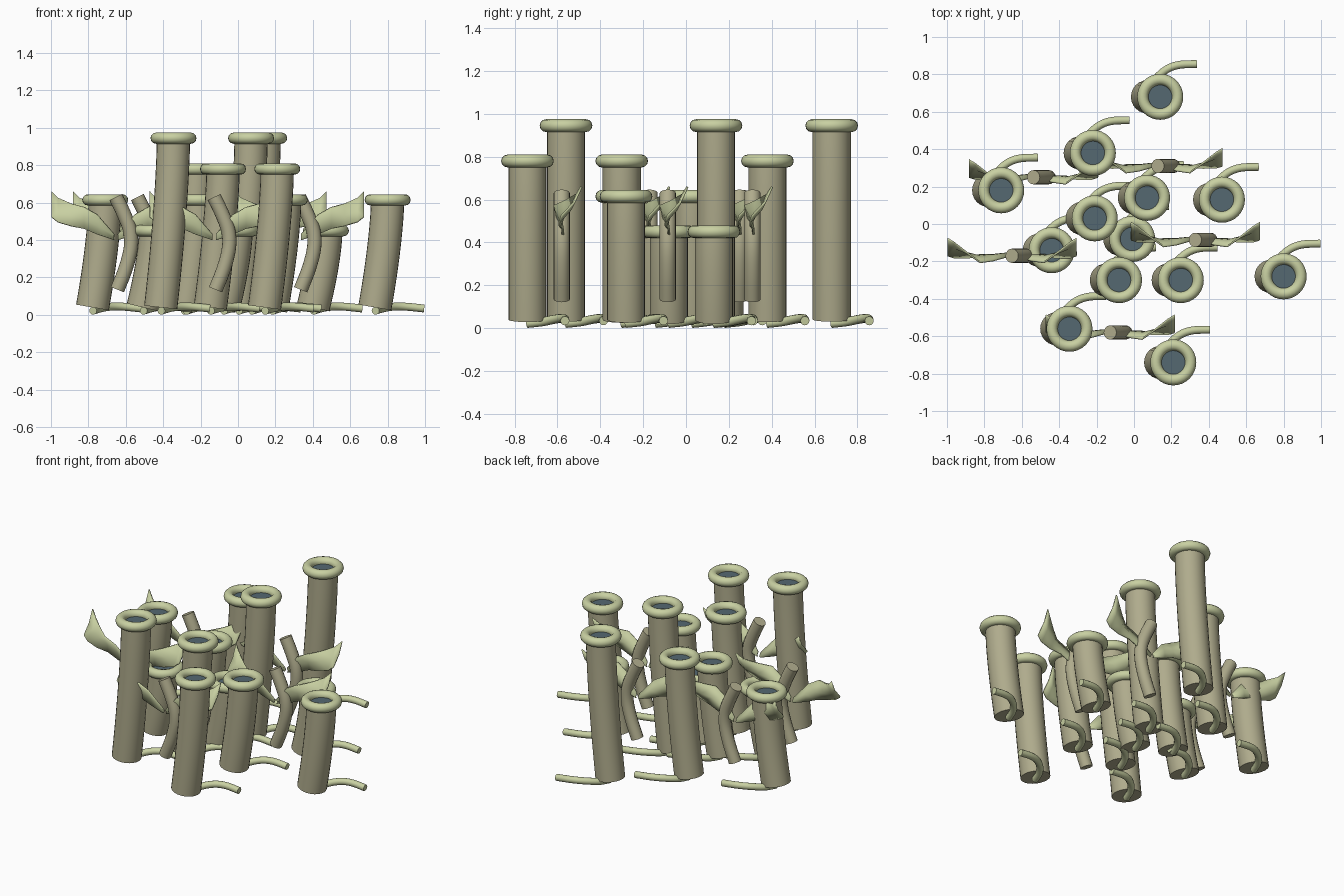
import bpy, bmesh, math
from mathutils import Vector

if "Cube" in bpy.data.objects:
    bpy.data.objects.remove(bpy.data.objects["Cube"])


def material(name, rgb):
    m = bpy.data.materials.new(name)
    m.diffuse_color = (*rgb, 1)
    m.use_nodes = True
    m.node_tree.nodes["Principled BSDF"].inputs["Base Color"].default_value = m.diffuse_color
    return m


PALE = material("pale green", (0.58, 0.63, 0.36))
OLIVE = material("olive", (0.43, 0.41, 0.265))
SLATE = material("slate blue", (0.09, 0.14, 0.165))


def finish(bm, name, mat, loc, angle=50):
    bmesh.ops.recalc_face_normals(bm, faces=bm.faces)
    me = bpy.data.meshes.new(name)
    bm.to_mesh(me)
    bm.free()
    me.materials.append(mat)
    ob = bpy.data.objects.new(name, me)
    ob.location = loc
    bpy.context.collection.objects.link(ob)
    bpy.context.view_layer.objects.active = ob
    ob.select_set(True)
    bpy.ops.object.shade_smooth_by_angle(angle=math.radians(angle))
    ob.select_set(False)
    return ob


def smooth_path(points, steps=4):
    # Catmull-Rom interpolation through a few points
    p = [Vector(q) for q in points]
    p = [2 * p[0] - p[1]] + p + [2 * p[-1] - p[-2]]
    out = []
    for i in range(1, len(p) - 2):
        a, b, c, d = p[i - 1:i + 3]
        for s in range(steps):
            t = s / steps
            out.append(0.5 * (2 * b + (c - a) * t + (2 * a - 5 * b + 4 * c - d) * t * t
                              + (3 * b - a - 3 * c + d) * t ** 3))
    return out + [p[-2]]


def sweep(name, path, radius, mat, loc, side, sides=16, cap_end=True):
    # round pipe along a path, with rings square to it
    bm = bmesh.new()
    rings = []
    for i, p in enumerate(path):
        tan = (path[min(i + 1, len(path) - 1)] - path[max(i - 1, 0)]).normalized()
        u = (side - tan * side.dot(tan)).normalized()
        v = tan.cross(u)
        rings.append([bm.verts.new(p + radius * (u * math.cos(a) + v * math.sin(a)))
                      for a in (2 * math.pi * k / sides for k in range(sides))])
    for a, b in zip(rings, rings[1:]):
        for k in range(sides):
            n = (k + 1) % sides
            bm.faces.new((a[k], a[n], b[n], b[k]))
    bm.faces.new(rings[0])
    if cap_end:
        bm.faces.new(rings[-1])
    return finish(bm, name, mat, loc)


def torus(name, major, minor, mat, loc, n=32, m=12):
    bm = bmesh.new()
    grid = [[bm.verts.new(((major + minor * math.cos(b)) * math.cos(a),
                           (major + minor * math.cos(b)) * math.sin(a), minor * math.sin(b)))
             for b in (2 * math.pi * j / m for j in range(m))]
            for a in (2 * math.pi * i / n for i in range(n))]
    for i in range(n):
        for j in range(m):
            r, s = grid[i], grid[(i + 1) % n]
            bm.faces.new((r[j], s[j], s[(j + 1) % m], r[(j + 1) % m]))
    return finish(bm, name, mat, loc, 80)


def disc(name, radius, mat, loc):
    bm = bmesh.new()
    bmesh.ops.create_circle(bm, cap_ends=True, segments=24, radius=radius)
    return finish(bm, name, mat, loc)


# twisting leaf: distance out, upper edge (y, z), lower edge (y, z)
LEAF = [(0.01, (0.0, 0.43), (0.005, 0.40)),
        (0.10, (-0.025, 0.535), (0.005, 0.43)),
        (0.17, (-0.035, 0.575), (0.005, 0.46)),
        (0.24, (0.015, 0.595), (-0.01, 0.475)),
        (0.31, (0.07, 0.625), (-0.01, 0.497)),
        (0.345, (0.092, 0.66), (0.0, 0.525))]


def leaf(name, sign, loc):
    bm = bmesh.new()
    rows = []
    for d, up, low in LEAF:
        mid = ((up[0] + low[0]) / 2 + 0.012, (up[1] + low[1]) / 2 - 0.006)
        rows.append([bm.verts.new((sign * d, y, z)) for y, z in (up, mid, low)])
    for a, b in zip(rows, rows[1:]):
        for k in range(2):
            bm.faces.new((a[k], b[k], b[k + 1], a[k + 1]))
    ob = finish(bm, name, PALE, loc, 40)
    mod = ob.modifiers.new("thickness", 'SOLIDIFY')
    mod.thickness = 0.01
    mod.offset = 0


# tubes: rim x, y and height
TUBES = [(0.14, 0.68, 0.945), (-0.22, 0.38, 0.78), (-0.71, 0.18, 0.615), (0.07, 0.14, 0.945),
         (0.47, 0.13, 0.45), (-0.21, 0.03, 0.615), (-0.01, -0.08, 0.45), (-0.44, -0.14, 0.45),
         (-0.08, -0.30, 0.78), (0.25, -0.30, 0.615), (0.80, -0.28, 0.615),
         (-0.345, -0.56, 0.945), (0.21, -0.74, 0.78)]
ROOT = smooth_path([(-0.065, 0, 0.022), (-0.04, 0.07, 0.03), (0, 0.12, 0.04),
                    (0.05, 0.155, 0.045), (0.11, 0.172, 0.043), (0.195, 0.175, 0.034)])
for x, y, h in TUBES:
    base = 0.04
    path = [Vector((-0.068 * (1 - t) ** 1.5, 0, base + (h - base) * t))
            for t in (i / 10 for i in range(11))]
    sweep("tube", path, 0.089, OLIVE, (x, y, 0), Vector((0, 1, 0)), 24, False)
    torus("tube_rim", 0.093, 0.03, PALE, (x, y, h))
    disc("tube_opening", 0.075, SLATE, (x, y, h - 0.005))
    sweep("root", ROOT, 0.021, PALE, (x, y, 0), Vector((0, 0, 1)), 12)

# curved stems, each with a pair of leaves
STEM = smooth_path([(0, 0, 0.135), (0.045, 0, 0.25), (0.072, 0, 0.36),
                    (0.068, 0, 0.45), (0.035, 0, 0.54), (-0.008, 0, 0.63)])
for x, y in [(-0.53, 0.25), (0.135, 0.31), (-0.645, -0.17), (0.335, -0.085), (-0.12, -0.58)]:
    sweep("stem", STEM, 0.038, OLIVE, (x, y, 0), Vector((0, 1, 0)))
    for sign in (-1, 1):
        leaf("leaf", sign, (x - 0.007, y, 0))
